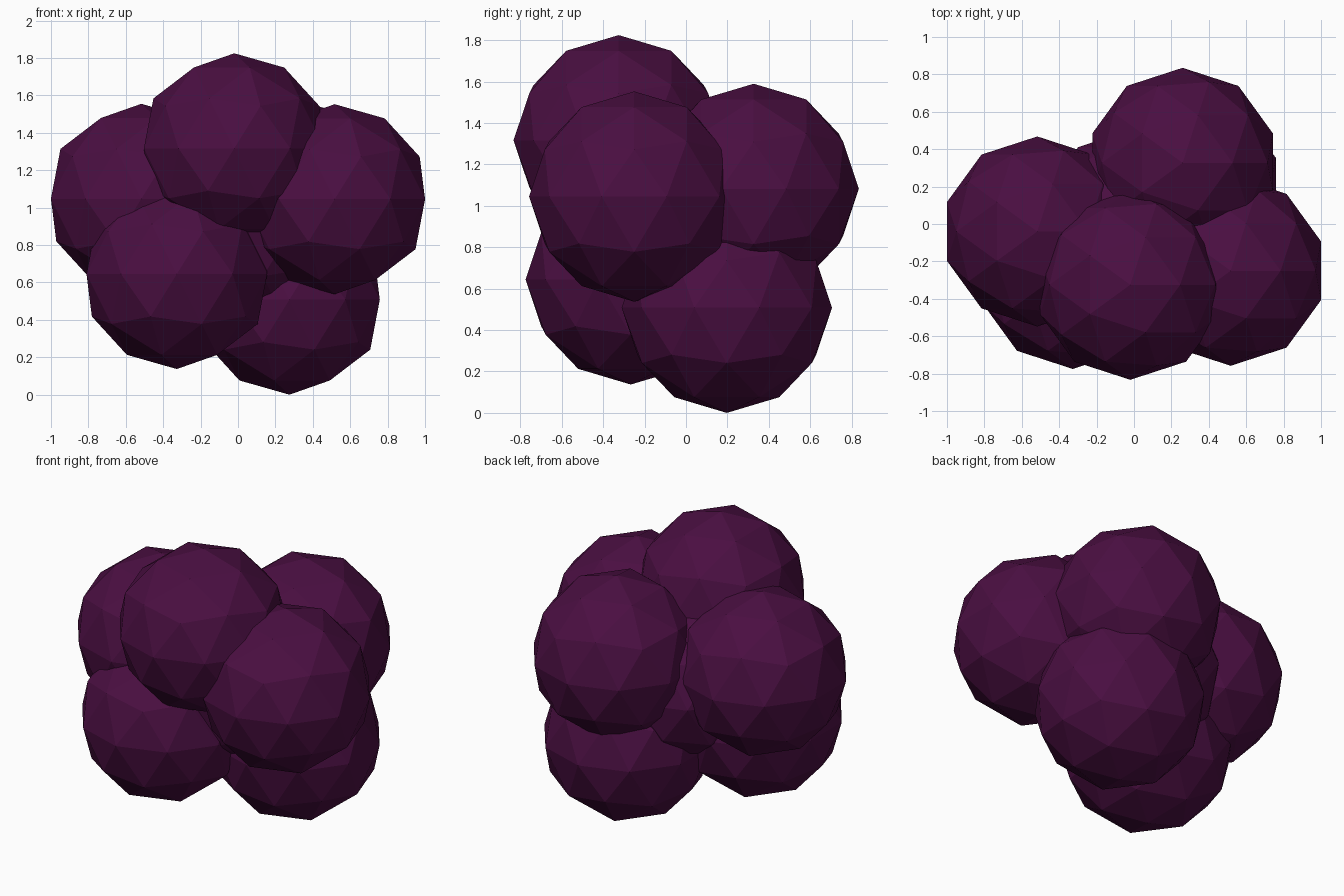
import bpy

if "Cube" in bpy.data.objects:
    bpy.data.objects.remove(bpy.data.objects["Cube"])

# One dark berry colour
skin = bpy.data.materials.new("dark_purple")
skin.diffuse_color = (0.068, 0.0045, 0.053, 1)
skin.use_nodes = True
skin.node_tree.nodes["Principled BSDF"].inputs["Base Color"].default_value = skin.diffuse_color

RADIUS = 0.508


def drupelet(name, centre, radius=RADIUS):
    bpy.ops.mesh.primitive_ico_sphere_add(subdivisions=2, radius=radius, location=centre)
    ob = bpy.context.object
    ob.name = name
    ob.data.materials.append(skin)
    bpy.ops.object.shade_flat()


# Flat-faced globes clustered round a hidden core
drupelet("core", (0.0, 0.0, 0.90))
drupelet("top_globe", (-0.02, -0.325, 1.317))
drupelet("left_globe", (-0.517, -0.04, 1.047))
drupelet("right_globe", (0.517, -0.25, 1.045))
drupelet("back_globe", (0.26, 0.327, 1.082))
drupelet("bottom_globe", (0.275, 0.197, 0.508))
drupelet("front_low_globe", (-0.327, -0.267, 0.645))
